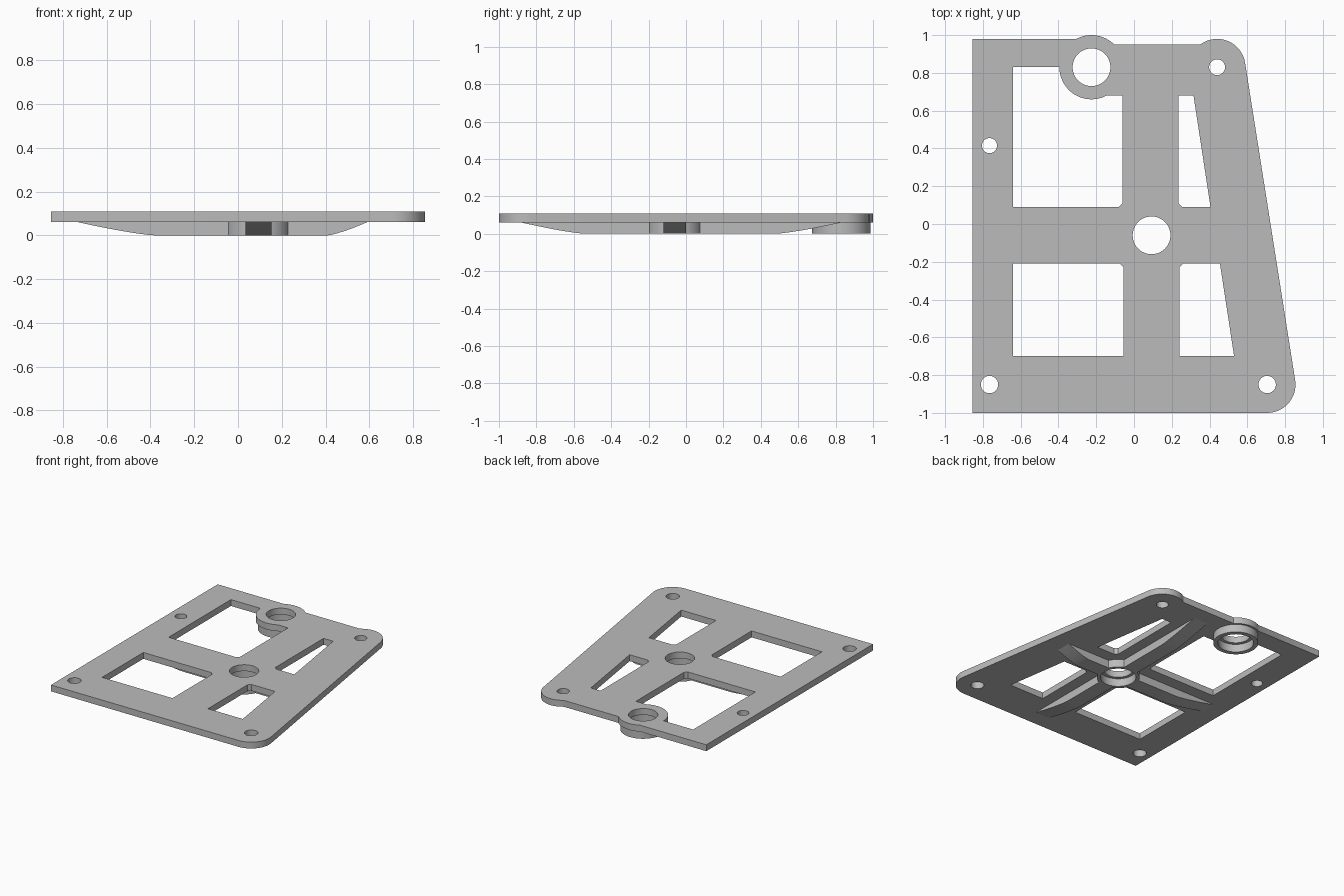
import bpy
import bmesh
from math import sin, cos, radians, pi

cube = bpy.data.objects.get("Cube")
if cube:
    bpy.data.objects.remove(cube, do_unlink=True)

grey = bpy.data.materials.new("plain grey")
grey.use_nodes = True
grey.diffuse_color = (0.5, 0.5, 0.5, 1)
grey.node_tree.nodes["Principled BSDF"].inputs["Base Color"].default_value = (0.5, 0.5, 0.5, 1)

UNDER, TOP = 0.06, 0.108
HUB = (0.093, -0.06)
RING = (-0.225, 0.83)
BACK_CORNER = (0.44, 0.83)
FRONT_CORNER = (0.705, -0.85)


def arc(centre, radius, start, end, steps=16):
    """Points along an arc, angles in degrees."""
    angles = [radians(start + (end - start) * i / steps) for i in range(steps + 1)]
    return [(centre[0] + radius * cos(a), centre[1] + radius * sin(a)) for a in angles]


def circle(centre, radius, sides=48):
    return arc(centre, radius, 0, 360, sides)[:-1]


def slab(name, loops, low, high):
    """Filled outline with holes, extruded from low to high."""
    curve = bpy.data.curves.new(name, "CURVE")
    curve.dimensions = "2D"
    curve.fill_mode = "BOTH"
    curve.extrude = (high - low) / 2
    for loop in loops:
        spline = curve.splines.new("POLY")
        spline.points.add(len(loop) - 1)
        for point, (x, y) in zip(spline.points, loop):
            point.co = (x, y, 0, 1)
        spline.use_cyclic_u = True
    obj = bpy.data.objects.new(name, curve)
    bpy.context.collection.objects.link(obj)
    bpy.ops.object.select_all(action="DESELECT")
    obj.select_set(True)
    bpy.context.view_layer.objects.active = obj
    bpy.ops.object.convert(target="MESH")
    obj = bpy.context.view_layer.objects.active
    obj.name = name
    # Weld the caps to the walls
    bm = bmesh.new()
    bm.from_mesh(obj.data)
    bmesh.ops.remove_doubles(bm, verts=bm.verts, dist=0.0001)
    bmesh.ops.recalc_face_normals(bm, faces=bm.faces)
    bm.to_mesh(obj.data)
    bm.free()
    obj.data.materials.clear()
    obj.data.materials.append(grey)
    bpy.ops.object.shade_smooth_by_angle(angle=radians(30))
    obj.location.z = (low + high) / 2
    return obj


# Plate outline with rounded left corners and the ring bulge at the back
outline = [(-0.855, -1.0)]
outline += arc(FRONT_CORNER, 0.15, -90, 9)
outline += arc(BACK_CORNER, 0.15, 9, 126.9)
outline += arc(RING, 0.17, 44.9, 118.1)
outline += [(-0.855, 0.98)]

# Four windows, each with a small chamfer beside the hub
back_right = [(-0.64, 0.09), (-0.08, 0.09), (-0.06, 0.11), (-0.06, 0.68)]
back_right += arc(RING, 0.17, -61.9, -180, 24) + [(-0.64, 0.83)]
back_left = [(0.235, 0.11), (0.255, 0.09), (0.405, 0.09), (0.315, 0.68), (0.235, 0.68)]
front_right = [(-0.64, -0.7), (-0.055, -0.7), (-0.055, -0.23), (-0.075, -0.21), (-0.64, -0.21)]
front_left = [(0.24, -0.7), (0.53, -0.7), (0.455, -0.21), (0.26, -0.21), (0.24, -0.23)]

# Bearing and screw holes
holes = [circle(HUB, 0.1), circle(RING, 0.1),
         circle(BACK_CORNER, 0.042), circle(FRONT_CORNER, 0.046),
         circle((-0.765, -0.85), 0.046), circle((-0.765, 0.415), 0.04)]
slab("plate", [outline, back_right, back_left, front_right, front_left] + holes, UNDER, TOP)

# Bearing seats under the plate
slab("hub_seat", [circle(HUB, 0.148), circle(HUB, 0.123)], 0, UNDER)
slab("ring_seat", [circle(RING, 0.156), circle(RING, 0.123)], 0, UNDER)

# Cross ribs: flat near the hub, then curving up into the plate
ribs = [("left_rib", 0.317, 0.497), ("back_rib", 0.54, 0.89),
        ("right_rib", 0.473, 0.823), ("front_rib", 0.48, 0.82)]
for i, (name, flat, end) in enumerate(ribs):
    profile = [(0.135, UNDER), (0.135, 0)]
    for k in range(13):
        t = k / 12
        profile.append((flat + (end - flat) * t, UNDER * t ** 1.3))
    rib = slab(name, [profile], -0.059, 0.059)
    rib.rotation_euler = (pi / 2, 0, i * pi / 2)
    rib.location = (HUB[0], HUB[1], 0)
